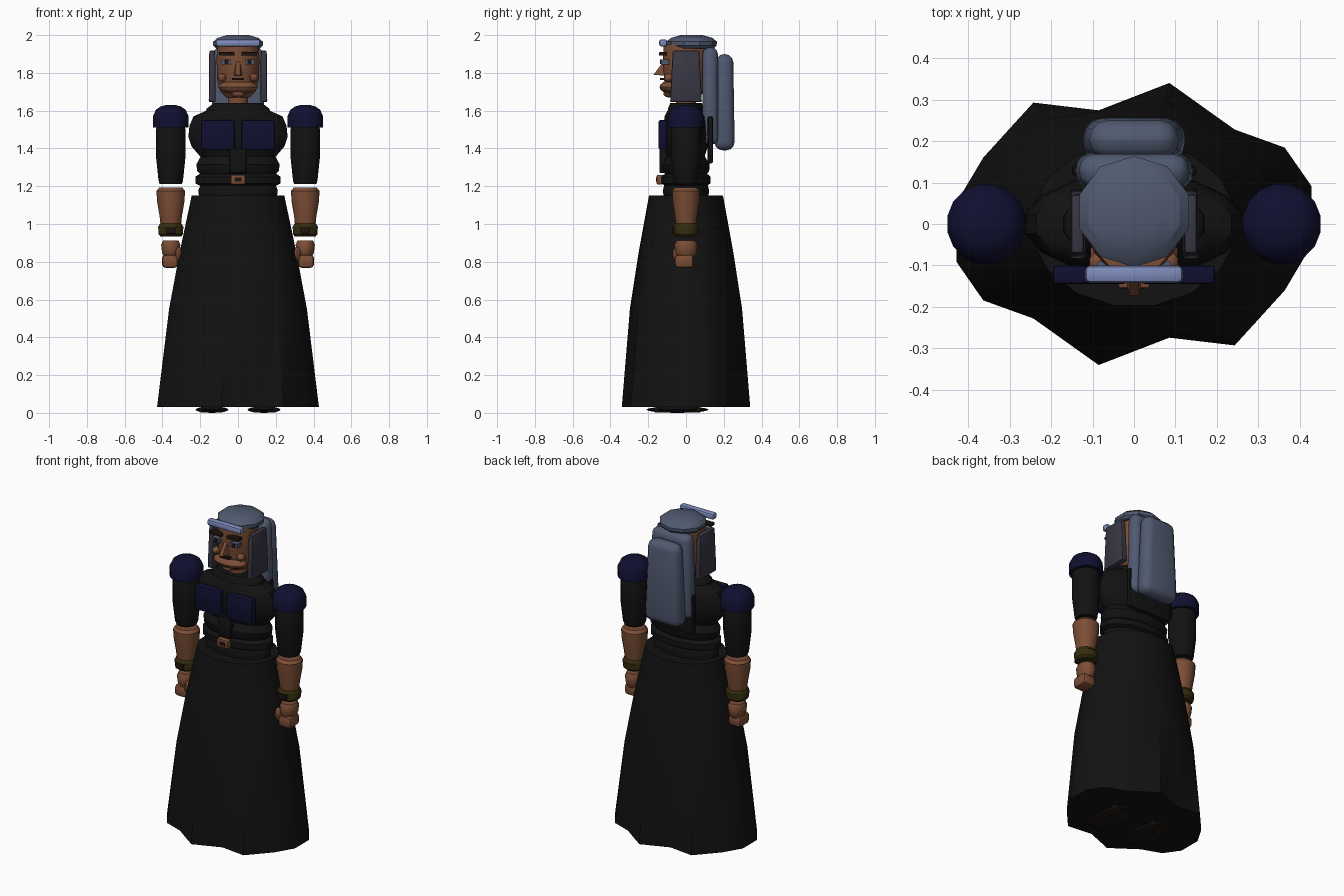
import bpy, bmesh, math
from mathutils import Vector

old = bpy.data.objects.get("Cube")
if old:
    bpy.data.objects.remove(old, do_unlink=True)


def material(name, r, g, b):
    m = bpy.data.materials.new(name)
    m.use_nodes = True
    m.diffuse_color = (r, g, b, 1)
    m.node_tree.nodes["Principled BSDF"].inputs["Base Color"].default_value = (r, g, b, 1)
    return m


BLACK = material("black cloth", .006, .006, .006)
NAVY = material("navy cloth", .005, .005, .03)
SKIN = material("brown skin", .20, .075, .036)
VEIL = material("slate veil", .08, .10, .16)
BAND = material("pale blue band", .21, .26, .5)
PANEL = material("dark side panel", .04, .038, .058)
OLIVE = material("olive leather", .035, .024, .004)
DARK = material("dark brown", .012, .007, .005)


def finish(name, bm, mat, angle=35):
    bmesh.ops.recalc_face_normals(bm, faces=bm.faces)
    me = bpy.data.meshes.new(name)
    bm.to_mesh(me)
    bm.free()
    me.materials.append(mat)
    ob = bpy.data.objects.new(name, me)
    bpy.context.collection.objects.link(ob)
    bpy.ops.object.select_all(action='DESELECT')
    ob.select_set(True)
    bpy.context.view_layer.objects.active = ob
    if angle:
        bpy.ops.object.shade_smooth_by_angle(angle=math.radians(angle))
    return ob


def loft(name, rings, mat, n=16, cx=0, cy=0, angle=35, ripple=None):
    """Stack of ellipses (z, rx, ry), capped at both ends."""
    bm = bmesh.new()
    rows = []
    for j, (z, rx, ry) in enumerate(rings):
        row = []
        for k in range(n):
            a = 2 * math.pi * (k + .5) / n
            y = cy + ry * math.sin(a)
            if ripple:
                y += ripple(k, j)
            row.append(bm.verts.new((cx + rx * math.cos(a), y, z)))
        rows.append(row)
    for lo, hi in zip(rows, rows[1:]):
        for k in range(n):
            bm.faces.new((lo[k], lo[(k + 1) % n], hi[(k + 1) % n], hi[k]))
    bm.faces.new(rows[0])
    bm.faces.new(rows[-1])
    return finish(name, bm, mat, angle)


def box(name, x, y, z, mat, bevel=0, taper=1, segments=2):
    """Box from (min, max) spans; taper scales the top."""
    bm = bmesh.new()
    bmesh.ops.create_cube(bm, size=1)
    mid = Vector([sum(s) / 2 for s in (x, y, z)])
    size = [s[1] - s[0] for s in (x, y, z)]
    for v in bm.verts:
        t = taper if v.co.z > 0 else 1
        v.co = mid + Vector((v.co.x * size[0] * t, v.co.y * size[1] * t, v.co.z * size[2]))
    if bevel:
        bmesh.ops.bevel(bm, geom=bm.edges[:], offset=bevel, segments=segments,
                        profile=.5, affect='EDGES')
    return finish(name, bm, mat)


def ball(name, centre, radii, mat, u=14, v=8):
    bm = bmesh.new()
    bmesh.ops.create_uvsphere(bm, u_segments=u, v_segments=v, radius=1)
    for p in bm.verts:
        p.co = Vector([c + q * r for c, q, r in zip(centre, p.co, radii)])
    return finish(name, bm, mat)


# Skirt with an uneven hem, same wave turned half way round
WAVE = (.03, .012, -.03, .036, -.03, .035, -.012, -.01)


def hem(k, j):
    strength = (1, .35, .15, 0)[j]
    return WAVE[k % 8] * (1 if k < 8 else -1) * strength


loft("skirt", [(.03, .437, .31), (.55, .372, .29), (.85, .315, .25), (1.15, .25, .2)],
     BLACK, ripple=hem)

# Torso
loft("hips", [(1.14, .21, .12), (1.18, .215, .125), (1.21, .2, .115)], BLACK)
loft("belt", [(1.2, .2, .11), (1.215, .23, .132), (1.25, .23, .132), (1.27, .2, .11)], BLACK)
loft("waist", [(1.26, .2, .11), (1.28, .22, .125), (1.315, .225, .128), (1.36, .2, .1)], BLACK)
loft("chest", [(1.34, .19, .095), (1.37, .215, .105), (1.41, .25, .118), (1.46, .268, .125),
               (1.52, .262, .122), (1.57, .24, .115), (1.6, .17, .1)], BLACK)
loft("collar", [(1.57, .18, .1), (1.61, .17, .098), (1.64, .13, .085)], BLACK)
box("back_plate", (-.15, .15), (.115, .142), (1.32, 1.57), BLACK, .01)
box("placket", (-.045, .045), (-.14, -.1), (1.27, 1.4), BLACK, .006)
box("buckle", (-.038, .038), (-.155, -.12), (1.21, 1.26), SKIN, .005)
box("buckle_centre", (-.018, .018), (-.159, -.15), (1.225, 1.245), DARK)

# Head and face
loft("neck", [(1.62, .055, .055), (1.72, .055, .055)], SKIN)
loft("head", [(1.67, .065, .07), (1.70, .095, .098), (1.76, .112, .118),
              (1.88, .116, .124), (1.95, .11, .12)], SKIN)
ball("jaw", (0, -.075, 1.725), (.108, .065, .036), SKIN)
box("mouth", (-.032, .032), (-.138, -.11), (1.762, 1.774), DARK)
ball("chin", (0, -.09, 1.69), (.04, .03, .02), SKIN)

bm = bmesh.new()
pts = [bm.verts.new(p) for p in ((-.024, -.11, 1.785), (.024, -.11, 1.785), (.012, -.172, 1.79),
                                 (-.012, -.172, 1.79), (-.01, -.12, 1.86), (.01, -.12, 1.86))]
for f in ((0, 1, 2, 3), (0, 3, 4), (1, 5, 2), (3, 2, 5, 4), (0, 4, 5, 1)):
    bm.faces.new([pts[i] for i in f])
finish("nose", bm, SKIN)

# Headwear
loft("cap", [(1.93, .122, .118), (1.945, .138, .132), (1.965, .138, .134),
             (1.985, .115, .11), (2.0, .06, .058)], VEIL, n=10, cy=.03, angle=25)
box("forehead_band", (-.118, .118), (-.142, -.1), (1.94, 1.978), BAND, .012)
box("inner_veil", (-.143, .143), (.085, .172), (1.42, 1.935), VEIL, .036, .92, 3)
box("outer_veil", (-.125, .125), (.15, .258), (1.39, 1.9), VEIL, .045, .85, 3)

# Mirrored parts
for side, s in (("left", 1), ("right", -1)):
    def span(a, b):
        return tuple(sorted((s * a, s * b)))

    box(side + "_foot_sole", span(.075, .205), (-.17, .08), (.002, .03), DARK, .01)
    ball(side + "_foot", (s * .138, -.045, .017), (.09, .165, .017), BLACK)
    box(side + "_chest_panel", span(.018, .195), (-.145, -.1), (1.395, 1.55), NAVY, .008)
    box(side + "_side_panel", span(.118, .155), (-.084, .084), (1.645, 1.918), PANEL, .008, .84)
    bpy.context.object.location.x = s * .018 * 0
    box(side + "_brow", span(.018, .1), (-.143, -.1), (1.892, 1.91), DARK, .004)
    box(side + "_eye", span(.036, .088), (-.133, -.09), (1.845, 1.872), VEIL)
    box(side + "_pupil", span(.05, .072), (-.137, -.1), (1.847, 1.87), DARK)
    ball(side + "_cheek", (s * .085, -.092, 1.775), (.024, .026, .022), SKIN, 10, 6)

    # Arm
    cx = s * .356
    loft(side + "_shoulder_cap", [(1.51, .096, .098), (1.57, .096, .098), (1.605, .08, .08),
                                  (1.622, .055, .055), (1.63, .025, .025)], NAVY, cx=cx)
    loft(side + "_upper_arm", [(1.212, .06, .06), (1.23, .066, .066), (1.36, .08, .082),
                               (1.5, .08, .082), (1.53, .07, .07)], BLACK, cx=cx)
    loft(side + "_forearm", [(.98, .054, .052), (1.04, .06, .06), (1.12, .074, .072),
                             (1.175, .077, .075), (1.193, .062, .06)], SKIN, cx=cx)
    loft(side + "_bracelet", [(.933, .055, .053), (.945, .066, .066), (.985, .068, .068),
                              (1.002, .058, .056)], OLIVE, cx=cx)
    box(side + "_bracelet_clasp", span(.33, .382), (-.074, -.05), (.948, .985), DARK, .005)
    loft(side + "_palm", [(.825, .036, .045), (.85, .047, .058), (.89, .052, .062),
                          (.912, .042, .05)], SKIN, cx=cx)
    box(side + "_fingers", span(.318, .402), (-.06, .04), (.768, .838), SKIN, .018)
    ball(side + "_thumb", (s * .312, -.045, .84), (.02, .027, .04), SKIN, 10, 6)
